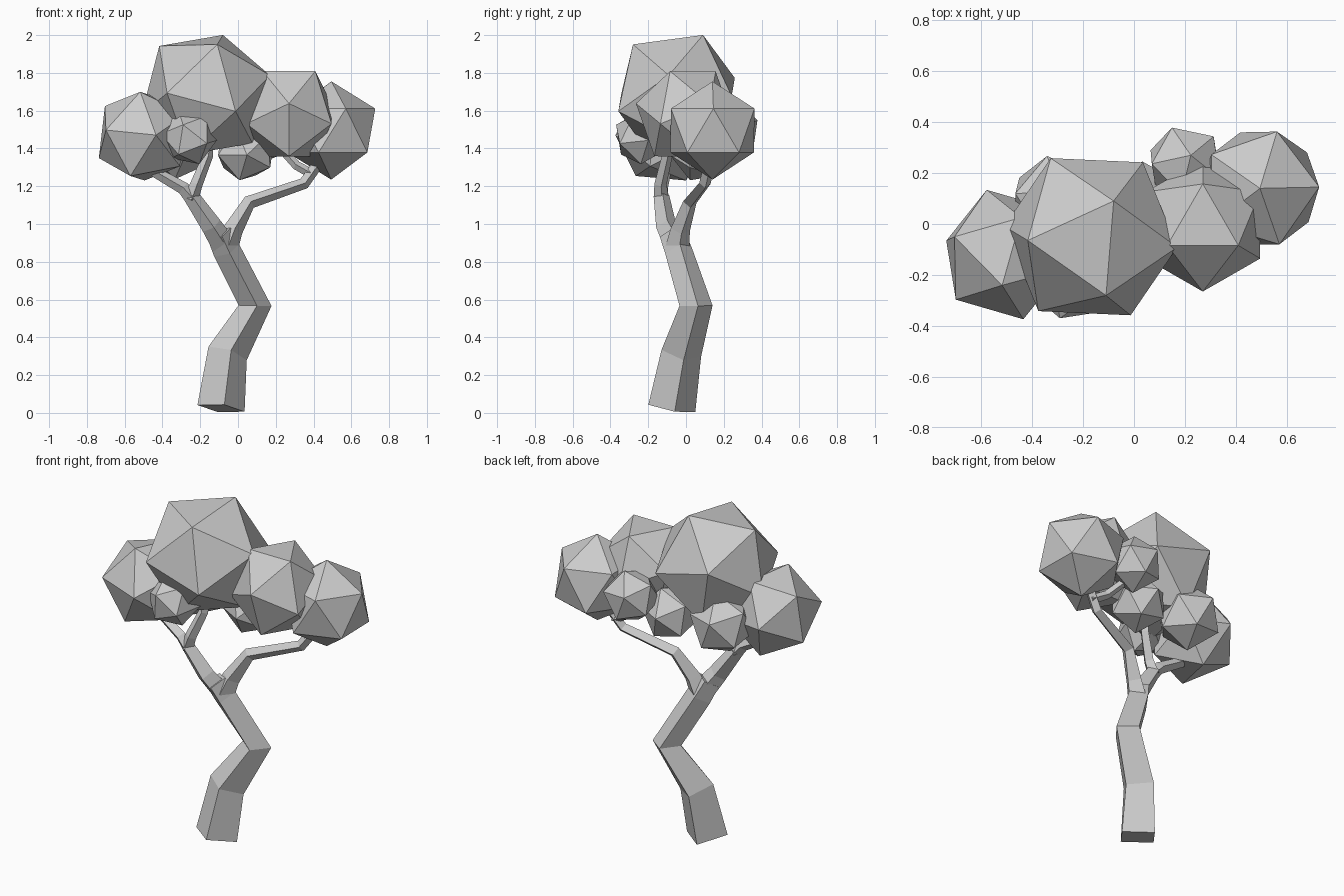
import bpy, bmesh
from mathutils import Vector, Matrix

if "Cube" in bpy.data.objects:
    bpy.data.objects.remove(bpy.data.objects["Cube"])


def finish(bm, name):
    bmesh.ops.recalc_face_normals(bm, faces=bm.faces)
    me = bpy.data.meshes.new(name)
    bm.to_mesh(me)
    bm.free()
    ob = bpy.data.objects.new(name, me)
    bpy.context.collection.objects.link(ob)
    return ob


def limb(name, nodes):
    """Four-sided tapering tube through (x, y, z, half_diagonal) nodes."""
    pts = [Vector(n[:3]) for n in nodes]
    bm = bmesh.new()
    rings = []
    for i, p in enumerate(pts):
        t = Vector()
        if i > 0:
            t += (p - pts[i - 1]).normalized()
        if i < len(pts) - 1:
            t += (pts[i + 1] - p).normalized()
        t.normalize()
        u = Vector((-0.12, 1, 0))
        u = (u - t * u.dot(t)).normalized()
        v = u.cross(t)
        r = nodes[i][3]
        rings.append([bm.verts.new(p + d * r) for d in (v, u, -v, -u)])
    for a, b in zip(rings, rings[1:]):
        for k in range(4):
            j = (k + 1) % 4
            bm.faces.new((a[k], a[j], b[j], b[k]))
    bm.faces.new(rings[0])
    bm.faces.new(rings[-1])
    return finish(bm, name)


def frame(p, q):
    """Axes from the middle and the direction of an edge p-q."""
    z = (p + q).normalized()
    y = p - q
    y = (y - z * y.dot(z)).normalized()
    return Matrix((y.cross(z), y, z)).transposed()


def leaf_clump(name, centre, radius, p, q, stretch=1.0):
    """Icosahedron turned so that one of its edges runs from p to q."""
    c = Vector(centre)
    bm = bmesh.new()
    bmesh.ops.create_icosphere(bm, subdivisions=1, radius=radius)
    bm.edges.ensure_lookup_table()
    a, b = (v.co.copy() for v in bm.edges[0].verts)
    rot = frame(Vector(p) - c, Vector(q) - c) @ frame(a, b).transposed()
    for v in bm.verts:
        v.co = rot @ v.co
        v.co.z *= stretch
        v.co += c
    return finish(bm, name)


# Trunk, bending right and then back left to the fork
limb("trunk", [(-.09, -.075, .024, .127), (-.055, -.025, .315, .108),
               (.09, .053, .568, .088), (-.06, -.04, .86, .074),
               (-.10, -.075, .95, .068)])

# Left branch and its two twigs
limb("left_branch", [(-.07, -.05, .88, .066), (-.14, -.105, .99, .055),
                     (-.25, -.13, 1.15, .042)])
limb("left_outer_twig", [(-.23, -.13, 1.12, .04), (-.29, -.13, 1.19, .034),
                         (-.43, -.11, 1.27, .03), (-.48, -.11, 1.38, .025)])
limb("left_inner_twig", [(-.25, -.13, 1.13, .04), (-.22, -.135, 1.21, .033),
                         (-.16, -.10, 1.36, .028), (-.15, -.08, 1.5, .025)])

# Right branch and its inner twig
limb("right_branch", [(-.06, -.045, .88, .064), (-.025, -.03, .97, .052),
                      (.06, .02, 1.115, .037), (.35, .10, 1.215, .031),
                      (.44, .13, 1.34, .028)])
limb("right_inner_twig", [(.40, .11, 1.26, .026), (.31, .14, 1.31, .024),
                          (.21, .2, 1.42, .022)])

# Large leaf clumps
leaf_clump("crown_clump", (-.17, -.05, 1.685), .357,
           (-.08, .09, 2.0), (-.11, -.28, 1.95))
leaf_clump("left_clump", (-.506, -.12, 1.465), .264,
           (-.705, -.05, 1.625), (-.515, -.24, 1.695))
leaf_clump("right_clump", (.494, .14, 1.495), .26,
           (.494, .14, 1.755), (.727, .145, 1.611))
leaf_clump("right_front_clump", (.27, -.005, 1.583), .265,
           (.407, -.084, 1.794), (.133, -.084, 1.794), stretch=1.07)

# Small leaf clumps
leaf_clump("front_small_clump", (-.26, -.235, 1.46), .153,
           (-.295, -.375, 1.53), (-.165, -.33, 1.42))
leaf_clump("middle_small_clump", (.04, .08, 1.385), .167,
           (.04, -.085, 1.37), (.19, .0, 1.285))
leaf_clump("back_right_small_clump", (.20, .235, 1.5), .16,
           (.15, .38, 1.55), (.31, .335, 1.53))
leaf_clump("back_left_small_clump", (-.31, .09, 1.42), .188,
           (-.35, .26, 1.48), (-.46, .13, 1.52))
